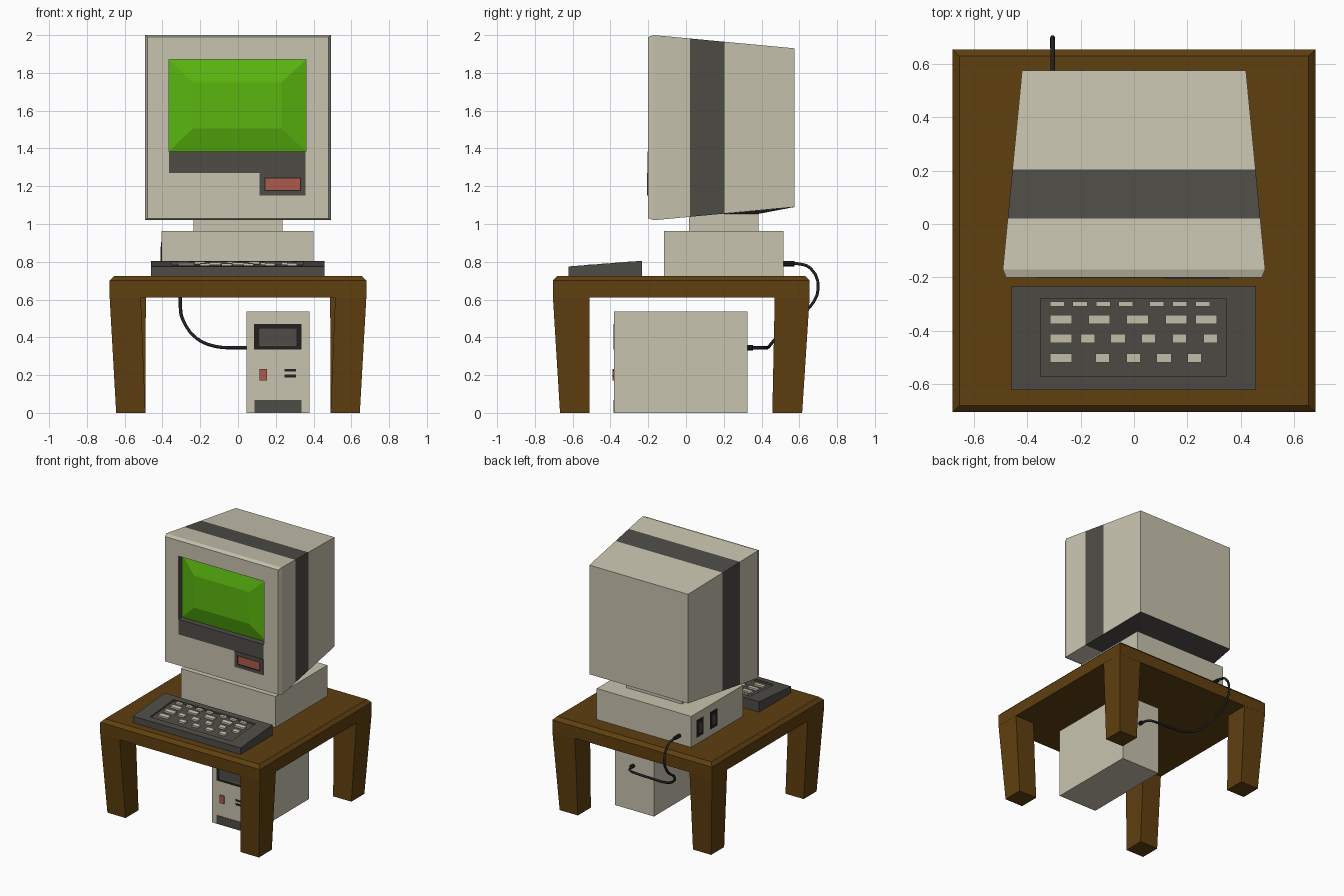
import bpy, bmesh
from math import radians

if "Cube" in bpy.data.objects:
    bpy.data.objects.remove(bpy.data.objects["Cube"])


def mat(name, r, g, b):
    m = bpy.data.materials.new(name)
    m.diffuse_color = (r, g, b, 1)
    m.use_nodes = True
    m.node_tree.nodes["Principled BSDF"].inputs["Base Color"].default_value = m.diffuse_color
    return m


BEIGE = mat("beige", .58, .55, .43)
DARK = mat("dark_grey", .077, .073, .062)
BLACK = mat("black", .015, .015, .015)
WOOD = mat("wood", .115, .05, .005)
GREEN = mat("green", .1, .46, .005)
RED = mat("red", .43, .10, .076)


def loft(name, rings, mats, segs=None):
    """Skin four-point rings, cap both ends; segs gives a material slot per band."""
    bm = bmesh.new()
    vs = [[bm.verts.new(p) for p in r] for r in rings]
    for i, (a, b) in enumerate(zip(vs, vs[1:])):
        for k in range(4):
            f = bm.faces.new((a[k], a[(k + 1) % 4], b[(k + 1) % 4], b[k]))
            f.material_index = segs[i] if segs else 0
    bm.faces.new(vs[0])
    bm.faces.new(vs[-1]).material_index = segs[-1] if segs else 0
    bmesh.ops.recalc_face_normals(bm, faces=bm.faces)
    me = bpy.data.meshes.new(name)
    bm.to_mesh(me)
    bm.free()
    for m in mats:
        me.materials.append(m)
    ob = bpy.data.objects.new(name, me)
    bpy.context.collection.objects.link(ob)
    return ob


def rz(z, x0, x1, y0, y1):
    """Horizontal ring; z may be a number or a function of y."""
    h = z if callable(z) else lambda y: z
    return [(x0, y0, h(y0)), (x1, y0, h(y0)), (x1, y1, h(y1)), (x0, y1, h(y1))]


def ry(y, x0, x1, z0, z1):
    return [(x0, y, z0), (x1, y, z0), (x1, y, z1), (x0, y, z1)]


def box(name, x0, x1, y0, y1, z0, z1, m):
    return loft(name, [rz(z0, x0, x1, y0, y1), rz(z1, x0, x1, y0, y1)], [m])


# Table: chamfered top and four tapered legs
loft("table_top", [rz(.61, -.68, .68, -.705, .655), rz(.70, -.68, .68, -.705, .655),
                   rz(.725, -.655, .655, -.68, .63)], [WOOD])
for s, side in ((-1, "left"), (1, "right")):
    loft(f"front_leg_{side}", [rz(0, s * .49, s * .645, -.667, -.51),
                               rz(.62, s * .515, s * .68, -.705, -.51)], [WOOD])
    loft(f"back_leg_{side}", [rz(0, s * .49, s * .645, .457, .615),
                              rz(.62, s * .488, s * .68, .47, .655)], [WOOD])


# Monitor casing: tapered shell with stripe band and recessed screen opening
def shell(y):
    t = (y + .17) / .745
    w = .492 - .072 * t
    return ry(y, -w, w, 1.02 + .07 * t, 2 - .07 * t)


loft("monitor_casing", [shell(.575), shell(.205), shell(.02), shell(-.17),
                        ry(-.2, -.48, .48, 1.03, 1.99),
                        ry(-.2, -.365, .36, 1.385, 1.87),
                        ry(-.15, -.365, .36, 1.385, 1.87)],
     [BEIGE, DARK], [0, 1, 0, 0, 0, 1])
loft("monitor_underside", [rz(1.054, -.235, .235, .2, .385),
                           [(-.455, .205, 1.055), (.455, .205, 1.055),
                            (.42, .575, 1.09), (-.42, .575, 1.09)]], [DARK])
loft("screen", [ry(-.149, -.365, .36, 1.385, 1.87), ry(-.158, -.365, .36, 1.385, 1.87),
                ry(-.192, -.24, .23, 1.505, 1.75)], [GREEN])
box("screen_lower_panel", -.365, .358, -.203, -.19, 1.27, 1.385, DARK)
loft("monitor_badge_frame", [ry(-.19, .115, .358, 1.15, 1.27), ry(-.207, .115, .358, 1.15, 1.27),
                             ry(-.207, .14, .333, 1.175, 1.245),
                             ry(-.202, .14, .333, 1.175, 1.245)], [DARK, BLACK], [0, 0, 1])
box("monitor_badge_light", .145, .328, -.206, -.2, 1.18, 1.24, RED)

# Monitor neck and base with two side ports
box("monitor_neck", -.235, .235, .015, .385, .95, 1.056, BEIGE)
box("monitor_base", -.405, .4, -.117, .515, .725, .963, BEIGE)
for i, y in enumerate((.41, .245)):
    box(f"base_port_{i}", -.408, -.40, y - .043, y + .043, .775, .905, BLACK)
    box(f"base_port_socket_{i}", -.410, -.40, y - .02, y + .02, .80, .88, DARK)


# Keyboard: sloped wedge with recessed key bed
def slope(off):
    return lambda y: .775 + (y + .625) * .03 / .39 + off


bed = (-.35, .345, -.57, -.28)
loft("keyboard", [rz(.725, -.46, .457, -.622, -.233), rz(slope(0), -.46, .457, -.622, -.233),
                  rz(slope(0), *bed), rz(slope(-.012), *bed)], [DARK])

# Keys: centre y, half depth, then left edges; wide keys listed separately
rows = [
    (-.300, .010, [(-.315, .055), (-.23, .055), (-.143, .055), (-.058, .055),
                   (.058, .055), (.144, .055), (.23, .055)]),
    (-.358, .017, [(-.315, .082), (-.17, .08), (-.028, .082), (.118, .08), (.23, .082)]),
    (-.430, .017, [(-.315, .082), (-.2, .053), (-.088, .056), (.028, .053),
                   (.144, .053), (.26, .053)]),
    (-.503, .017, [(-.315, .082), (-.144, .053), (-.028, .053), (.084, .056), (.2, .053)]),
]
for r, (y, d, keys) in enumerate(rows):
    for k, (x, w) in enumerate(keys):
        a = (x, x + w, y - d, y + d)
        loft(f"key_{r}_{k}", [rz(slope(-.013), *a), rz(slope(.001), *a)], [BEIGE])

# Computer tower with front details
F = -.38
box("tower_case", .045, .378, F, .325, 0, .538, BEIGE)
loft("tower_display_frame", [ry(F + .01, .085, .335, .335, .47), ry(F - .004, .085, .335, .335, .47),
                             ry(F - .004, .11, .31, .355, .45),
                             ry(F - .001, .115, .305, .36, .445)], [BLACK, DARK], [0, 0, 1])
box("tower_display", .118, .302, F - .003, F, .363, .442, DARK)
box("power_button", .115, .153, F - .01, F + .01, .172, .232, RED)
for i, z in enumerate((.195, .225)):
    box(f"tower_slot_{i}", .245, .308, F - .003, F + .01, z - .007, z + .007, BLACK)
box("tower_vent", .087, .335, F - .003, F + .01, .003, .067, DARK)

# Cable from base to tower, with plugs
path = [(-.305, .52, .79), (-.305, .59, .79), (-.305, .66, .765), (-.305, .70, .66),
        (-.305, .655, .56), (-.29, .56, .49), (-.22, .475, .395), (-.12, .44, .352),
        (.0, .425, .345), (.12, .42, .345), (.2, .40, .345), (.22, .33, .345)]
cu = bpy.data.curves.new("cable", 'CURVE')
cu.dimensions = '3D'
cu.bevel_depth = .009
cu.bevel_resolution = 1
cu.use_fill_caps = True
sp = cu.splines.new('BEZIER')
sp.resolution_u = 3
sp.bezier_points.add(len(path) - 1)
for bp, p in zip(sp.bezier_points, path):
    bp.co = p
    bp.handle_left_type = bp.handle_right_type = 'AUTO'
cu.materials.append(BLACK)
bpy.context.collection.objects.link(bpy.data.objects.new("cable", cu))
for name, x, y, z, n in (("base_plug", -.305, .545, .79, .06), ("tower_plug", .22, .34, .345, .03)):
    bpy.ops.mesh.primitive_cylinder_add(vertices=8, radius=.014, depth=n, location=(x, y, z),
                                        rotation=(radians(90), 0, 0))
    bpy.context.object.name = name
    bpy.context.object.data.materials.append(BLACK)
